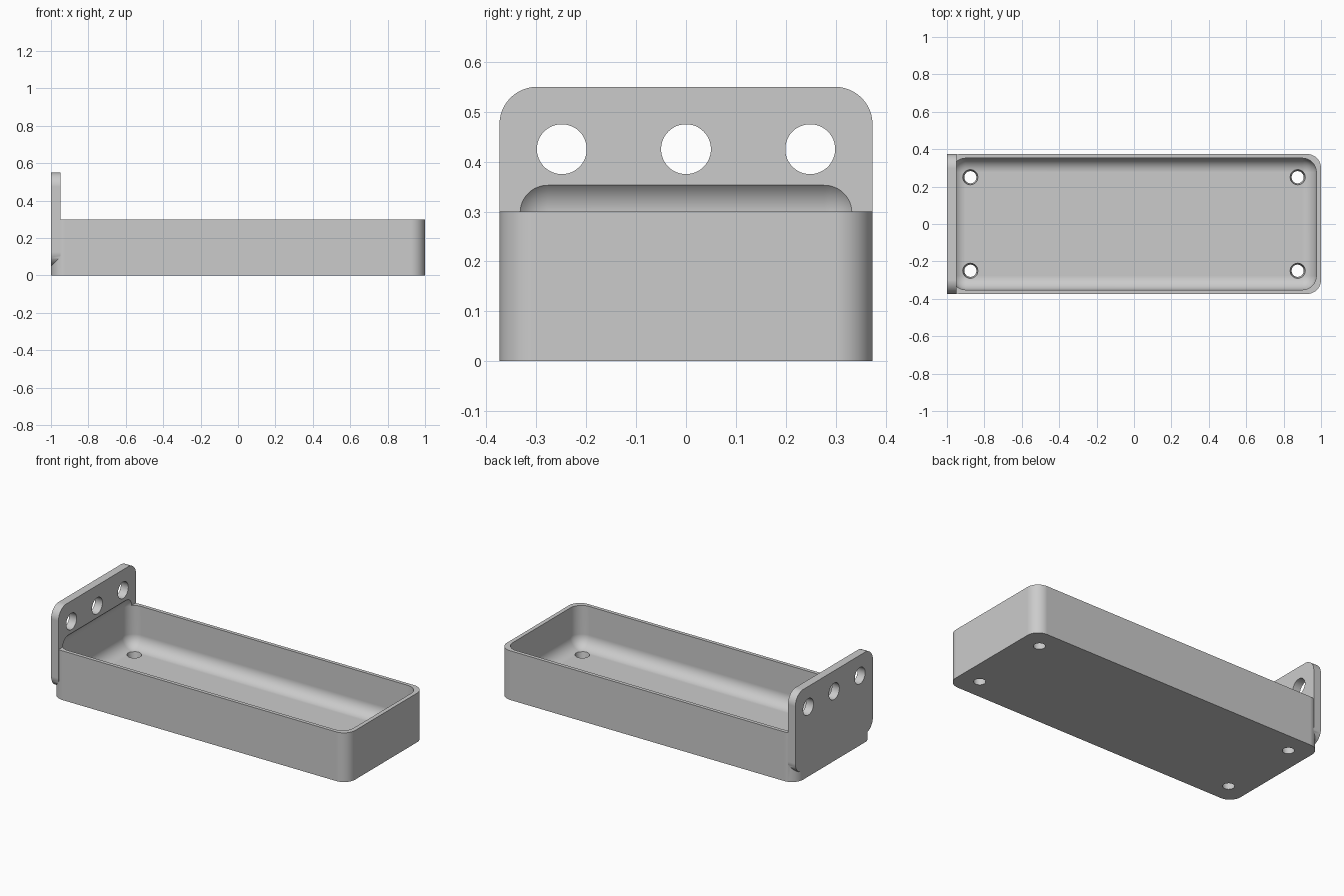
import bpy
import bmesh
from math import radians
from mathutils import Matrix, Vector

cube = bpy.data.objects.get("Cube")
if cube:
    bpy.data.objects.remove(cube, do_unlink=True)

WIDTH = 0.374   # half width of tray and plate
ROUND = 0.075   # shared corner radius

grey = bpy.data.materials.new("grey")
grey.use_nodes = True
colour = (0.6, 0.6, 0.6, 1)
grey.diffuse_color = colour
grey.node_tree.nodes["Principled BSDF"].inputs["Base Color"].default_value = colour


def add_object(name, bm):
    bmesh.ops.recalc_face_normals(bm, faces=bm.faces)
    mesh = bpy.data.meshes.new(name)
    bm.to_mesh(mesh)
    bm.free()
    mesh.materials.append(grey)
    obj = bpy.data.objects.new(name, mesh)
    bpy.context.collection.objects.link(obj)
    return obj


def rounded_box(name, low, high, axis=None):
    """Box with edges along one axis rounded, or all of them if axis is None."""
    low, high = Vector(low), Vector(high)
    bm = bmesh.new()
    bmesh.ops.create_cube(bm, size=1)
    bmesh.ops.scale(bm, vec=high - low, verts=bm.verts)
    bmesh.ops.translate(bm, vec=(low + high) / 2, verts=bm.verts)
    edges = [e for e in bm.edges if axis is None
             or abs(e.verts[0].co[axis] - e.verts[1].co[axis]) > 1e-4]
    bmesh.ops.bevel(bm, geom=edges, offset=ROUND, segments=12,
                    profile=0.5, affect='EDGES')
    return add_object(name, bm)


def round_cutter(name, centre, r_low, r_high, depth, turn=Matrix()):
    bm = bmesh.new()
    bmesh.ops.create_cone(bm, cap_ends=True, segments=48, radius1=r_low,
                          radius2=r_high, depth=depth,
                          matrix=Matrix.Translation(centre) @ turn)
    return add_object(name, bm)


def combine(target, other, operation):
    mod = target.modifiers.new(other.name, 'BOOLEAN')
    mod.operation = operation
    mod.solver = 'EXACT'
    mod.object = other
    bpy.context.view_layer.objects.active = target
    bpy.ops.object.modifier_apply(modifier=mod.name)
    bpy.data.objects.remove(other, do_unlink=True)


# Tray body and upright mounting plate
tray = rounded_box("tray_with_mounting_plate", (-1, -WIDTH, 0), (1, WIDTH, 0.3), 2)
plate = rounded_box("mounting_plate", (-1, -WIDTH, 0.05), (-0.95, WIDTH, 0.55), 0)
combine(tray, plate, 'UNION')

# Hollow with rounded floor edges, also scooping into the plate
hollow = rounded_box("hollow", (-0.975, -0.352, 0.05), (0.975, 0.352, 0.372))
combine(tray, hollow, 'DIFFERENCE')

# Mounting holes
for y in (-0.249, 0, 0.249):
    hole = round_cutter("mounting_hole", (-0.975, y, 0.425), 0.05, 0.05, 0.2,
                        Matrix.Rotation(radians(90), 4, 'Y'))
    combine(tray, hole, 'DIFFERENCE')

# Tapered drain holes in the floor
for x in (-0.875, 0.875):
    for y in (-0.25, 0.25):
        hole = round_cutter("drain_hole", (x, y, 0.025), 0.031, 0.042, 0.07)
        combine(tray, hole, 'DIFFERENCE')

# Smooth curves, crisp edges and evenly shaded flats
bpy.ops.object.select_all(action='DESELECT')
tray.select_set(True)
bpy.context.view_layer.objects.active = tray
bpy.ops.object.shade_smooth_by_angle(angle=radians(30))
flats = tray.modifiers.new("even_flats", 'WEIGHTED_NORMAL')
flats.keep_sharp = True
